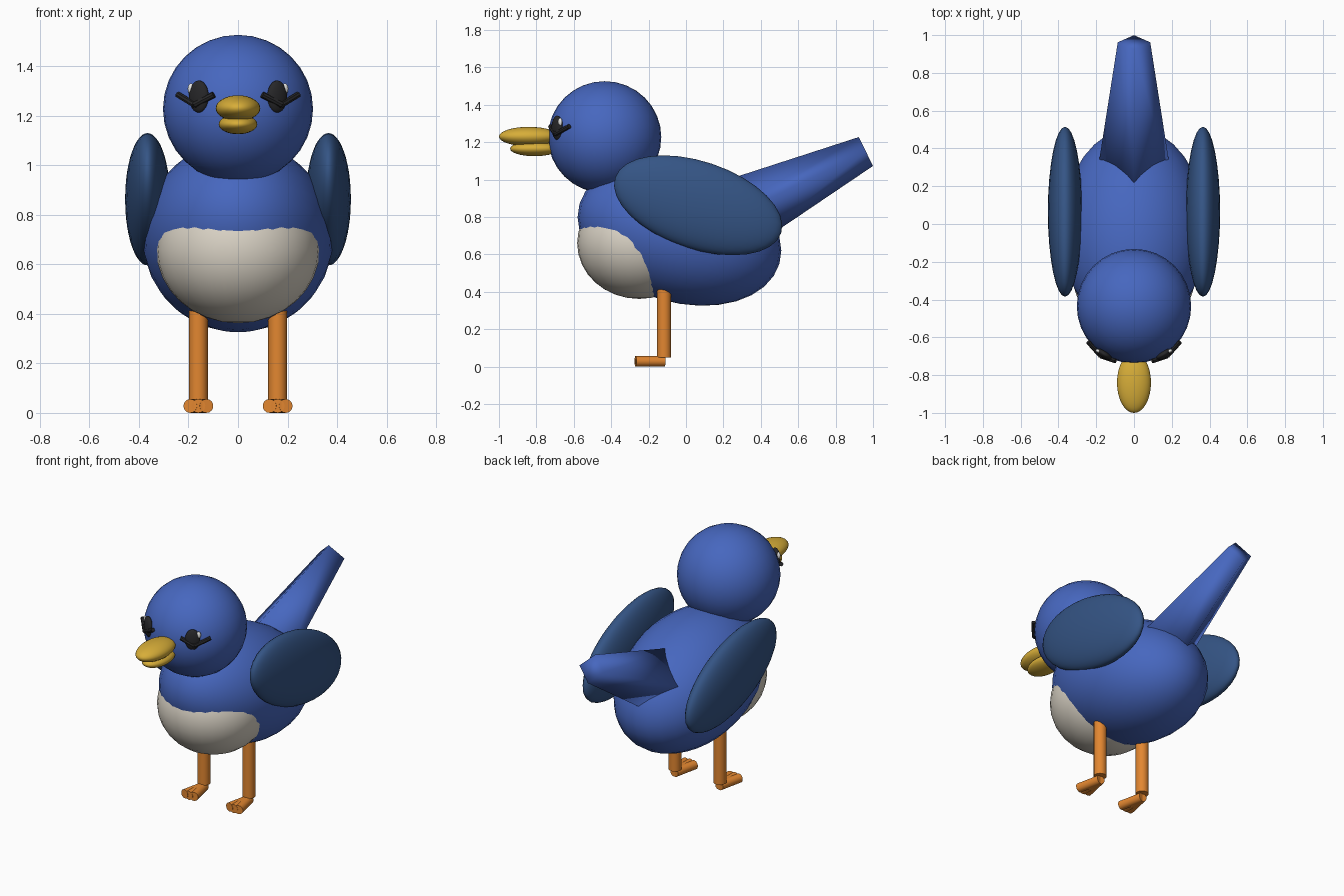
import bpy
import math
from mathutils import Vector

if "Cube" in bpy.data.objects:
    bpy.data.objects.remove(bpy.data.objects["Cube"])


def material(name, rgb):
    m = bpy.data.materials.new(name)
    m.diffuse_color = (*rgb, 1)
    m.use_nodes = True
    m.node_tree.nodes["Principled BSDF"].inputs["Base Color"].default_value = m.diffuse_color
    return m


BLUE = material("feather_blue", (0.062, 0.135, 0.52))
NAVY = material("wing_blue", (0.035, 0.09, 0.235))
CREAM = material("belly_cream", (0.70, 0.65, 0.56))
YELLOW = material("beak_yellow", (0.68, 0.42, 0.04))
ORANGE = material("leg_orange", (0.76, 0.24, 0.03))
BLACK = material("eye_black", (0.02, 0.02, 0.022))
WHITE = material("eye_white", (0.8, 0.8, 0.78))


def finish(name, mat, angle=40):
    ob = bpy.context.object
    ob.name = name
    ob.data.materials.append(mat)
    bpy.ops.object.shade_smooth_by_angle(angle=math.radians(angle))
    return ob


def ellipsoid(name, loc, size, mat, rot=(0, 0, 0), seg=32):
    bpy.ops.mesh.primitive_uv_sphere_add(segments=seg, ring_count=seg // 2, location=loc,
                                         rotation=[math.radians(a) for a in rot])
    bpy.context.object.scale = size
    return finish(name, mat)


def rod(name, a, b, radius, mat, sides=16):
    a, b = Vector(a), Vector(b)
    d = b - a
    bpy.ops.mesh.primitive_cylinder_add(vertices=sides, radius=radius, depth=d.length,
                                        location=(a + b) / 2,
                                        rotation=d.to_track_quat('Z', 'Y').to_euler())
    return finish(name, mat)


HEAD = Vector((0, -0.435, 1.227))
HEAD_R = 0.303


def on_face(x, z, lift=0.0):
    """Point on the front of the head, lifted outward."""
    y = HEAD.y - math.sqrt(HEAD_R ** 2 - x * x - (z - HEAD.z) ** 2)
    p = Vector((x, y, z))
    return p + (p - HEAD).normalized() * lift


# Body, belly and head
ellipsoid("body", (0, -0.035, 0.71), (0.385, 0.558, 0.365), BLUE, (-16.7, 0, 0))
ellipsoid("belly", (0, -0.25, 0.66), (0.33, 0.332, 0.298), CREAM)
ellipsoid("head", HEAD, (HEAD_R, HEAD_R, 0.299), BLUE)

# Beak
ellipsoid("upper_beak", (0, -0.84, 1.23), (0.09, 0.16, 0.052), YELLOW)
ellipsoid("lower_beak", (0, -0.81, 1.165), (0.078, 0.13, 0.04), YELLOW)

# Four-sided tail, tapering toward its tip
tilt = math.radians(26)
axis = Vector((0, math.cos(tilt), math.sin(tilt)))
tip, length = Vector((0, 0.962, 1.15)), 0.85
bpy.ops.mesh.primitive_cone_add(vertices=4, radius1=0.206, radius2=0.086, depth=length,
                                location=tip - axis * length / 2,
                                rotation=(tilt - math.pi / 2, 0, 0))
finish("tail", BLUE, 180)

for side, s in (("left", 1), ("right", -1)):
    # Wing
    ellipsoid(f"{side}_wing", (s * 0.365, 0.065, 0.8625), (0.091, 0.468, 0.234), NAVY, (-18.5, 0, 0))

    # Leg and three splayed toes
    rod(f"{side}_leg", (s * 0.16, -0.117, 0.05), (s * 0.16, -0.117, 0.5), 0.038, ORANGE)
    for i in (-1, 0, 1):
        a = math.radians(12 * i)
        start = Vector((s * 0.16, -0.115, 0.028))
        rod(f"{side}_toe", start, start + Vector((math.sin(a), -math.cos(a), 0)) * 0.158, 0.028, ORANGE)

    # Eye, highlight and lashes
    yaw = s * 32
    ellipsoid(f"{side}_eye", on_face(s * 0.158, 1.277), (0.045, 0.022, 0.065), BLACK, (0, 0, yaw), 24)
    ellipsoid(f"{side}_eye_highlight", on_face(s * 0.183, 1.305, 0.012), (0.014, 0.010, 0.022),
              WHITE, (0, 0, yaw), 16)
    middle = on_face(s * 0.168, 1.243, 0.014)
    rod(f"{side}_inner_lash", on_face(s * 0.095, 1.283, 0.008), middle, 0.013, BLACK, 8)
    rod(f"{side}_outer_lash", middle, on_face(s * 0.235, 1.283, 0.010), 0.013, BLACK, 8)
